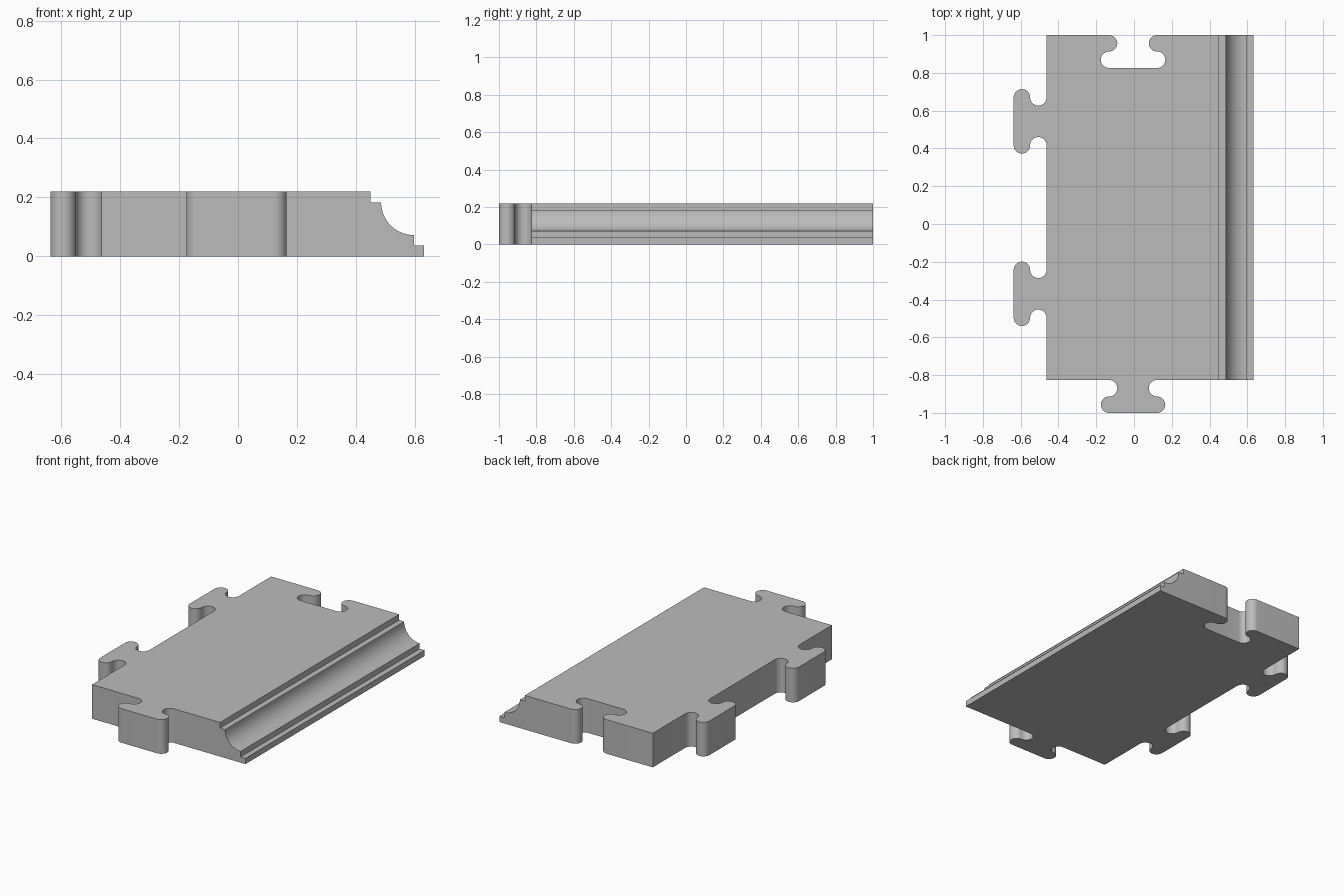
import bpy, bmesh
from math import sin, cos, pi
from mathutils import Vector

cube = bpy.data.objects.get("Cube")
if cube:
    bpy.data.objects.remove(cube, do_unlink=True)

LEFT, RIGHT, FRONT, BACK, HEIGHT = -0.463, 0.632, -0.826, 1.0, 0.22
R = 0.0435        # radius of the rounded knob ends
C = 0.127         # distance of the arc centres from the knob axis
MID_X = -0.005
STEPS = 20

grey = bpy.data.materials.new("plain grey")
grey.use_nodes = True
colour = (0.5, 0.5, 0.5, 1)
grey.diffuse_color = colour
grey.node_tree.nodes["Principled BSDF"].inputs["Base Color"].default_value = colour


def knob(centre, along, out):
    """Outline of an interlocking knob: a waisted neck and a round-ended head."""
    angles = [-pi / 2 + pi * i / STEPS for i in range(STEPS + 1)]
    half = [(-C + R * cos(a), R + R * sin(a)) for a in angles]
    half += [(-C - R * cos(a), 3 * R + R * sin(a)) for a in angles[1:]]
    whole = half + [(-u, v) for u, v in reversed(half)]
    return [Vector(centre) + Vector(along) * u + Vector(out) * v for u, v in whole]


def prism(name, points, sweep):
    """Solid made by sweeping a closed outline."""
    bm = bmesh.new()
    face = bm.faces.new([bm.verts.new(p) for p in points])
    swept = bmesh.ops.extrude_face_region(bm, geom=[face])["geom"]
    bmesh.ops.translate(bm, vec=sweep,
                        verts=[g for g in swept if isinstance(g, bmesh.types.BMVert)])
    bmesh.ops.recalc_face_normals(bm, faces=bm.faces)
    mesh = bpy.data.meshes.new(name)
    bm.to_mesh(mesh)
    bm.free()
    mesh.materials.append(grey)
    obj = bpy.data.objects.new(name, mesh)
    bpy.context.collection.objects.link(obj)
    return obj


# Plate outline: front knob, back socket, two side knobs
mid_y = (FRONT + BACK) / 2
quarter = (BACK - FRONT) / 4
outline = [(LEFT, FRONT, 0)]
outline += knob((MID_X, FRONT, 0), (1, 0, 0), (0, -1, 0))
outline += [(RIGHT, FRONT, 0), (RIGHT, BACK, 0)]
outline += knob((MID_X, BACK, 0), (-1, 0, 0), (0, -1, 0))
outline += [(LEFT, BACK, 0)]
for y in (mid_y + quarter, mid_y - quarter):
    outline += knob((LEFT, y, 0), (0, -1, 0), (-1, 0, 0))
plate = prism("interlocking_plate", outline, (0, 0, HEIGHT))

# Cove moulding along the right edge, cut with a stepped profile
cove = 0.111
arc = [pi + pi / 2 * i / STEPS for i in range(STEPS + 1)]
profile = [(0.45, 0.3), (0.45, 0.183)]
profile += [(0.597 + cove * cos(a), 0.183 + cove * sin(a)) for a in arc]
profile += [(0.597, 0.037), (0.7, 0.037), (0.7, 0.3)]
cutter = prism("moulding_cutter", [(x, -0.95, z) for x, z in profile], (0, 2.1, 0))
cutter.hide_render = True

cut = plate.modifiers.new("moulding", "BOOLEAN")
cut.operation = "DIFFERENCE"
cut.solver = "EXACT"
cut.object = cutter

bpy.ops.object.select_all(action="DESELECT")
plate.select_set(True)
bpy.context.view_layer.objects.active = plate
bpy.ops.object.modifier_apply(modifier=cut.name)
bpy.data.objects.remove(cutter, do_unlink=True)
bpy.ops.object.shade_smooth_by_angle(angle=pi / 6)
